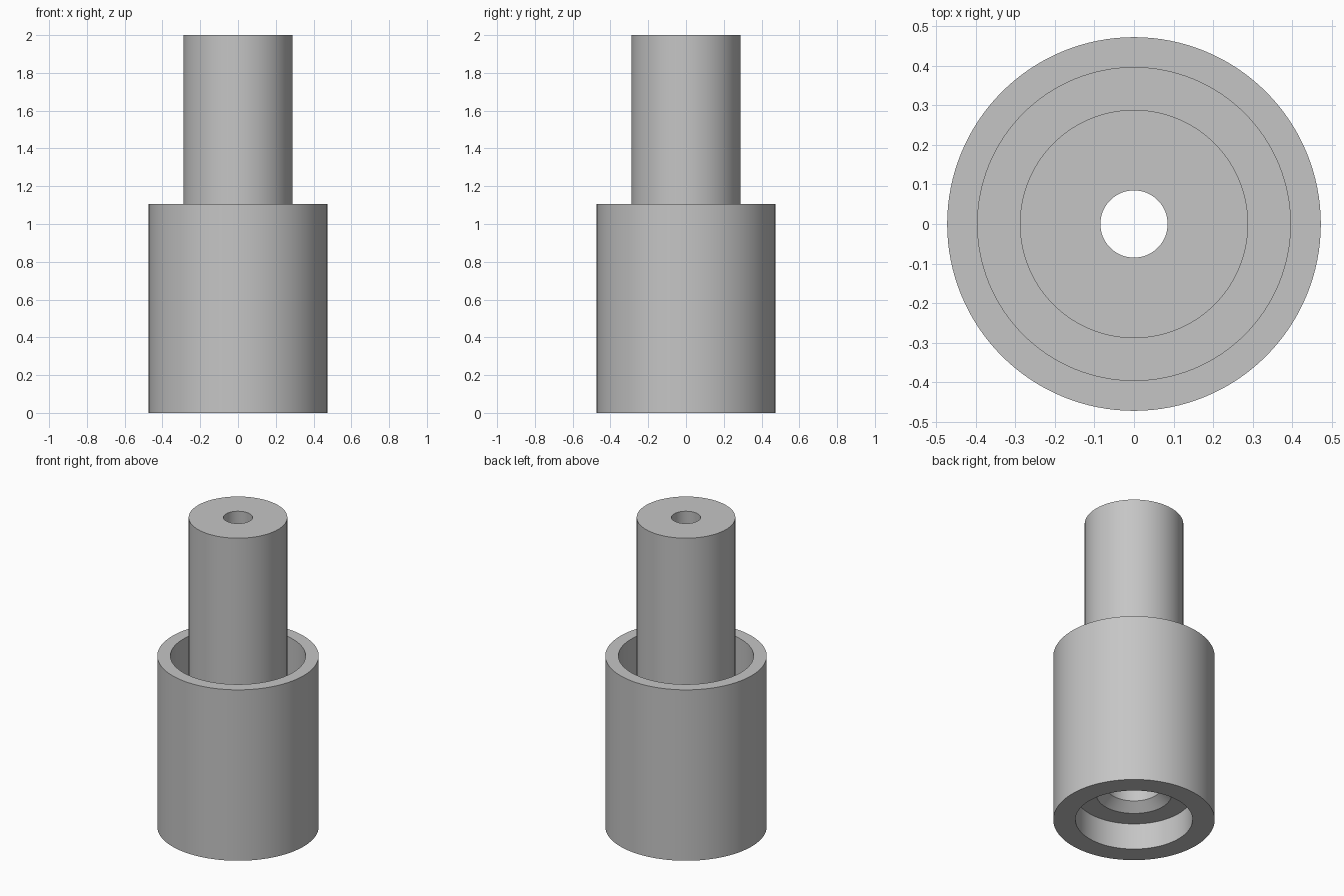
import bpy
import bmesh
import math

cube = bpy.data.objects.get("Cube")
if cube:
    bpy.data.objects.remove(cube, do_unlink=True)

SEGMENTS = 128

# One plain grey for the whole fitting
grey = bpy.data.materials.new("plain grey")
grey.use_nodes = True
colour = (0.56, 0.56, 0.56, 1)
grey.diffuse_color = colour
grey.node_tree.nodes["Principled BSDF"].inputs["Base Color"].default_value = colour


def lathe(name, profile):
    """Revolve a closed (radius, height) outline around the z axis."""
    bm = bmesh.new()
    verts = [bm.verts.new((r, 0, z)) for r, z in profile]
    edges = [bm.edges.new((a, b)) for a, b in zip(verts, verts[1:] + verts[:1])]
    bmesh.ops.spin(bm, geom=verts + edges, cent=(0, 0, 0), axis=(0, 0, 1),
                   angle=math.tau, steps=SEGMENTS, use_duplicate=False)
    bmesh.ops.remove_doubles(bm, verts=bm.verts[:], dist=0.0001)
    bmesh.ops.recalc_face_normals(bm, faces=bm.faces[:])
    mesh = bpy.data.meshes.new(name)
    bm.to_mesh(mesh)
    bm.free()
    obj = bpy.data.objects.new(name, mesh)
    bpy.context.collection.objects.link(obj)
    mesh.materials.append(grey)
    bpy.ops.object.select_all(action='DESELECT')
    obj.select_set(True)
    bpy.context.view_layer.objects.active = obj
    bpy.ops.object.shade_smooth_by_angle(angle=math.radians(30))
    return obj


# Collar sizes
collar_r, collar_inner, collar_top = 0.473, 0.396, 1.105
gap_floor = 0.4
# Post sizes
post_r, post_top, bore_r = 0.289, 2.0, 0.085
# Stepped socket in the underside
socket_r, socket_top = 0.343, 0.17
entry_r, throat_r, throat_z = 0.22, 0.16, 0.22

lathe("collar_and_post", [
    # outer sleeve
    (socket_r, 0), (collar_r, 0), (collar_r, collar_top), (collar_inner, collar_top),
    # ring gap around the post
    (collar_inner, gap_floor), (post_r, gap_floor),
    # post and its tapered bore
    (post_r, post_top), (bore_r, post_top),
    # countersunk entry and socket ledge
    (throat_r, throat_z), (entry_r, socket_top), (socket_r, socket_top),
])
